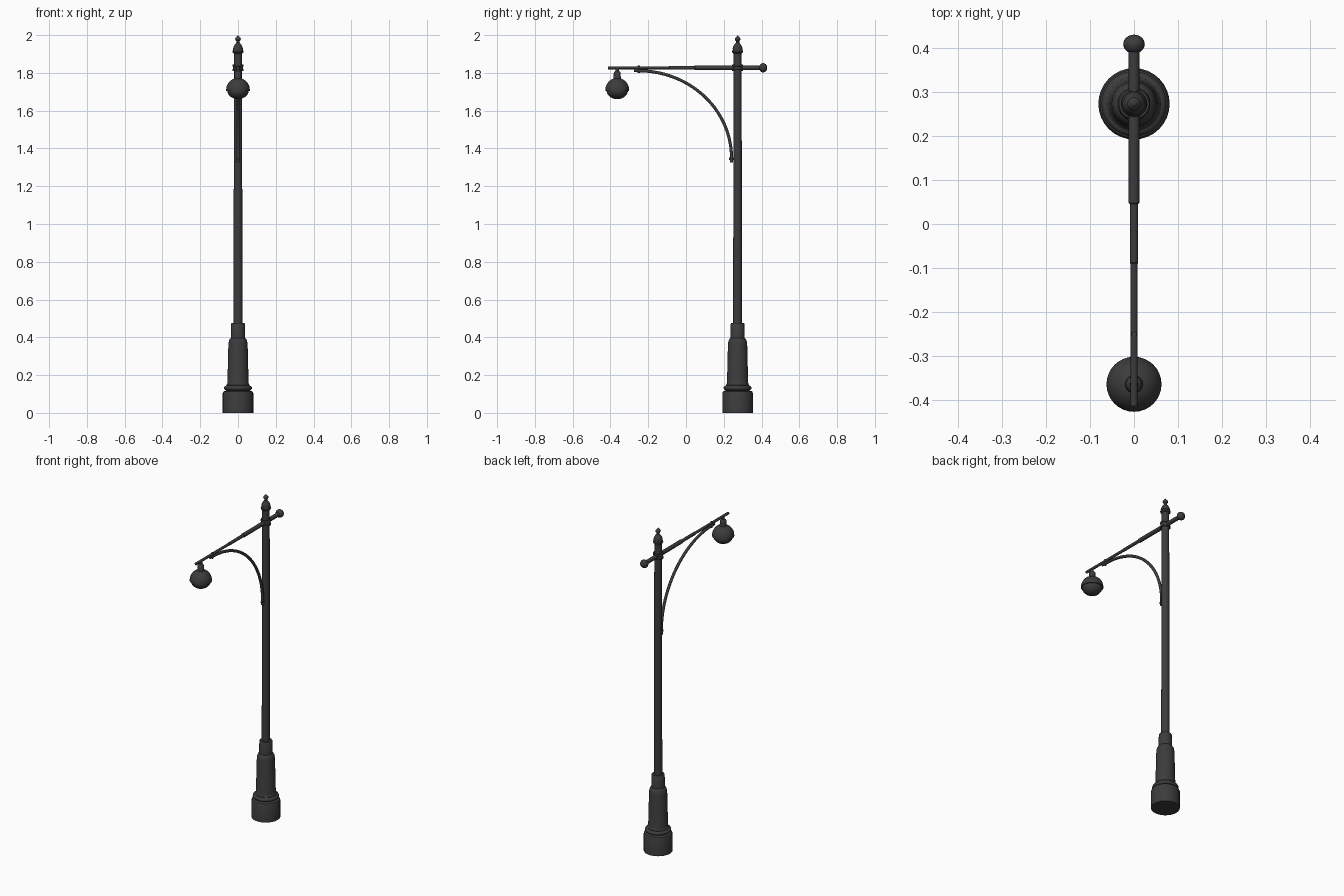
import bpy, bmesh, math
from mathutils import Vector, Matrix

if "Cube" in bpy.data.objects:
    bpy.data.objects.remove(bpy.data.objects["Cube"])

iron = bpy.data.materials.new("dark_iron")
iron.diffuse_color = (0.045, 0.045, 0.045, 1)
iron.use_nodes = True
iron.node_tree.nodes["Principled BSDF"].inputs["Base Color"].default_value = iron.diffuse_color

POLE_Y, LAMP_Y, ARM_Z = 0.273, -0.364, 1.827


def finish(obj, angle=35):
    obj.data.materials.append(iron)
    bpy.ops.object.select_all(action='DESELECT')
    obj.select_set(True)
    bpy.context.view_layer.objects.active = obj
    bpy.ops.object.shade_smooth_by_angle(angle=math.radians(angle))
    return obj


def lathe(name, profile, origin, axis=(0, 0, 1), n=32):
    """Spin (radius, height) pairs round an axis, closing both ends."""
    bm = bmesh.new()
    rot = Vector((0, 0, 1)).rotation_difference(Vector(axis)).to_matrix().to_4x4()
    rings = []
    for r, h in profile:
        if r < 1e-5:
            rings.append([bm.verts.new((0, 0, h))])
        else:
            rings.append([bm.verts.new((r * math.cos(2 * math.pi * i / n),
                                        r * math.sin(2 * math.pi * i / n), h)) for i in range(n)])
    for a, b in zip(rings, rings[1:]):
        for i in range(n):
            j = (i + 1) % n
            quad = [a[i % len(a)], a[j % len(a)], b[j % len(b)], b[i % len(b)]]
            bm.faces.new(list(dict.fromkeys(quad)))
    for ring in (rings[0], rings[-1]):
        if len(ring) > 1:
            bm.faces.new(ring)
    bmesh.ops.recalc_face_normals(bm, faces=bm.faces)
    bm.transform(Matrix.Translation(origin) @ rot)
    me = bpy.data.meshes.new(name)
    bm.to_mesh(me)
    bm.free()
    obj = bpy.data.objects.new(name, me)
    bpy.context.collection.objects.link(obj)
    return finish(obj)


def arc(r, rz, z, a0, a1, steps, r0=0.0):
    """Elliptical piece of a profile, angles in degrees from the equator."""
    out = []
    for i in range(steps + 1):
        a = math.radians(a0 + (a1 - a0) * i / steps)
        out.append((r0 + r * max(0, math.cos(a)), z + rz * math.sin(a)))
    return out


foot = (0, POLE_Y, 0)

# Stepped cast base
lathe("base", [(0.081, 0), (0.081, 0.105), (0.077, 0.114), (0.064, 0.118)]
      + arc(0.016, 0.013, 0.132, -80, 80, 8, 0.058)
      + [(0.062, 0.148), (0.058, 0.152), (0.056, 0.16), (0.051, 0.365), (0.048, 0.382),
         (0.042, 0.393), (0.038, 0.396), (0.037, 0.47), (0.034, 0.475), (0.02, 0.475)], foot)

# Slim tapering pole
lathe("pole", [(0.0235, 0.46), (0.0215, 1.912)], foot)

# Finial on the pole top
lathe("finial", [(0.022, 1.903), (0.028, 1.908), (0.029, 1.916), (0.025, 1.923), (0.026, 1.93),
                 (0.022, 1.942), (0.015, 1.953), (0.009, 1.96), (0.009, 1.966)]
      + arc(0.015, 0.012, 1.979, -50, 50, 8) + [(0.005, 1.993), (0, 2.0)], foot)

# Clamp where the arm passes through the pole
lathe("arm_clamp", [(0.022, -0.017), (0.029, -0.017), (0.030, -0.009), (0.027, -0.007),
                    (0.027, 0.007), (0.030, 0.009), (0.029, 0.017), (0.022, 0.017)],
      (0, POLE_Y, ARM_Z))

# Arm in three diameters, running front to back
lathe("arm", [(0.008, -0.413), (0.008, -0.09), (0.0095, -0.088), (0.0095, 0.045),
              (0.0125, 0.048), (0.0125, 0.395)], (0, 0, ARM_Z), (0, 1, 0), 20)
lathe("arm_ball", arc(0.0245, 0.0215, 0, -90, 90, 14), (0, 0.4085, ARM_Z), (0, 1, 0), 24)

# Curved brace: quarter ellipse tube with short straight ends
cu = bpy.data.curves.new("brace", 'CURVE')
cu.dimensions = '3D'
cu.bevel_depth = 0.0085
cu.bevel_resolution = 3
cu.use_fill_caps = True
path = [(0.241, 1.325)]
for i in range(29):
    t = math.pi / 2 * i / 28
    path.append((-0.25 + 0.491 * math.cos(t), 1.35 + 0.461 * math.sin(t)))
path.append((-0.275, 1.813))
sp = cu.splines.new('POLY')
sp.points.add(len(path) - 1)
for p, (y, z) in zip(sp.points, path):
    p.co = (0, y, z, 1)
tmp = bpy.data.objects.new("brace_path", cu)
bpy.context.collection.objects.link(tmp)
bpy.context.view_layer.update()
me = bpy.data.meshes.new_from_object(tmp.evaluated_get(bpy.context.evaluated_depsgraph_get()))
bpy.data.objects.remove(tmp)
brace = bpy.data.objects.new("brace", me)
bpy.context.collection.objects.link(brace)
finish(brace, 50)

# Bolts fixing the brace to arm and pole
lathe("arm_bolt", [(0.006, -0.027), (0.006, 0.011)], (0, -0.25, ARM_Z), n=12)
lathe("pole_bolt", [(0.006, 0), (0.006, 0.035)], (0, 0.227, 1.345), (0, 1, 0), 12)

# Hanging lamp: neck, domed shade and glass globe
lamp = (0, LAMP_Y, 0)
lathe("lamp_neck", [(0.008, 1.825), (0.009, 1.81), (0.015, 1.806), (0.0185, 1.798),
                    (0.0185, 1.782), (0.02, 1.772), (0.02, 1.76)], lamp)
lathe("lamp_shade", [(0.058, 1.705), (0.0625, 1.705)]
      + arc(0.0625, 0.062, 1.711, 0, 90, 12), lamp)
lathe("lamp_globe", arc(0.057, 0.047, 1.708, -90, 0, 10), lamp)
